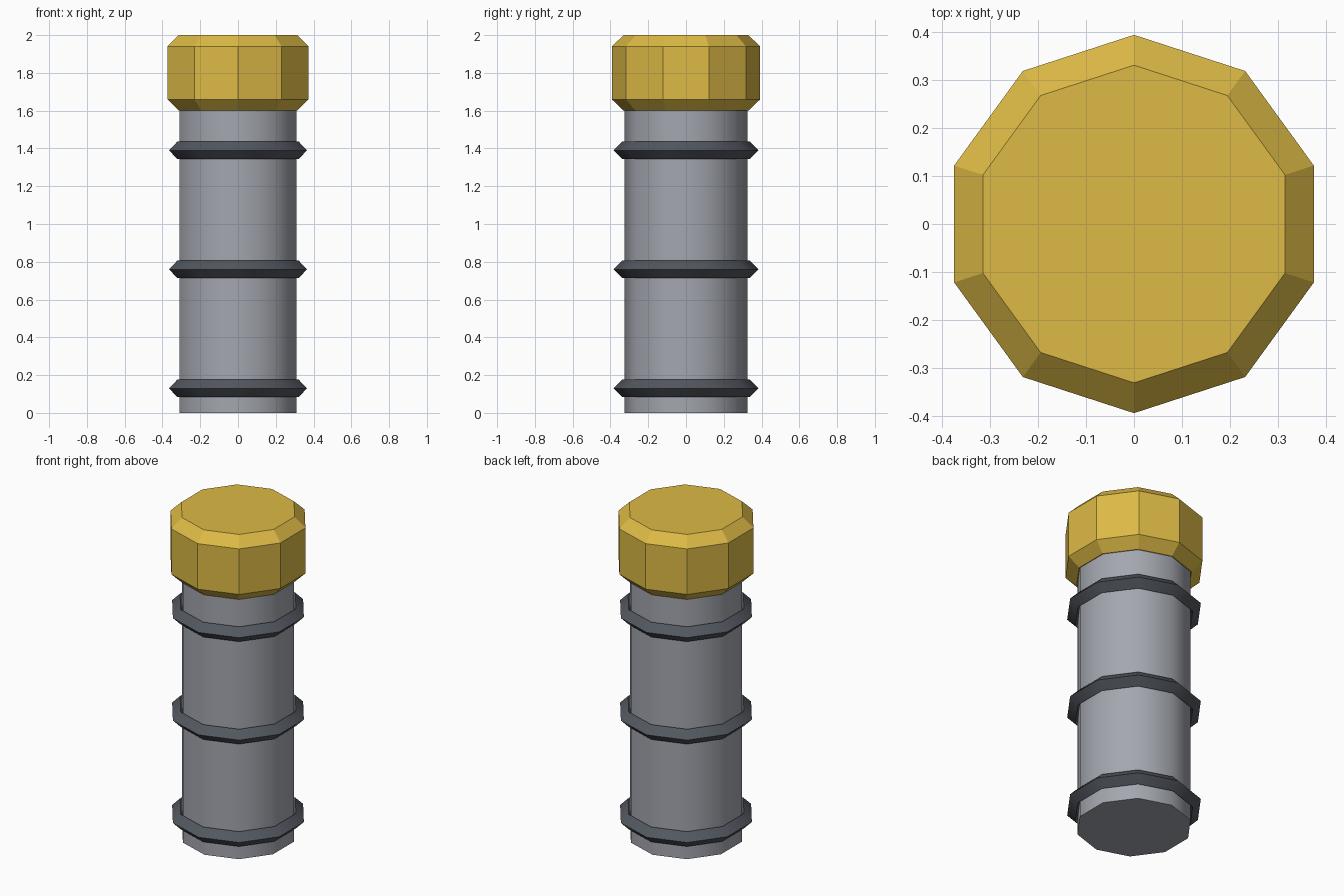
import bpy
import math

SIDES = 10

cube = bpy.data.objects.get("Cube")
if cube:
    bpy.data.objects.remove(cube, do_unlink=True)


def material(name, rgb):
    mat = bpy.data.materials.new(name)
    mat.use_nodes = True
    color = (*rgb, 1.0)
    mat.diffuse_color = color
    mat.node_tree.nodes["Principled BSDF"].inputs["Base Color"].default_value = color
    return mat


def lathe(name, profile, mat, closed=False, smooth=True):
    """Spin (radius, z) points around z, with one corner facing the front."""
    verts = []
    for radius, z in profile:
        for s in range(SIDES):
            a = math.tau * s / SIDES - math.pi / 2
            verts.append((radius * math.cos(a), radius * math.sin(a), z))
    count = len(profile)
    faces = []
    for row in range(count if closed else count - 1):
        low, high = row * SIDES, (row + 1) % count * SIDES
        for s in range(SIDES):
            t = (s + 1) % SIDES
            faces.append((low + s, low + t, high + t, high + s))
    if not closed:
        faces.append(tuple(reversed(range(SIDES))))
        faces.append(tuple(range((count - 1) * SIDES, count * SIDES)))
    mesh = bpy.data.meshes.new(name)
    mesh.from_pydata(verts, [], faces)
    mesh.materials.append(mat)
    obj = bpy.data.objects.new(name, mesh)
    bpy.context.collection.objects.link(obj)
    if smooth:
        bpy.ops.object.select_all(action="DESELECT")
        obj.select_set(True)
        bpy.context.view_layer.objects.active = obj
        bpy.ops.object.shade_smooth_by_angle(angle=math.radians(40))
    return obj


steel = material("steel grey", (0.37, 0.385, 0.43))
dark = material("dark grey", (0.085, 0.095, 0.115))
gold = material("gold", (0.72, 0.49, 0.06))

# Round shaft
lathe("shaft", [(0.325, 0), (0.325, 1.62)], steel)

# Diamond-section rings around the shaft
RING, HALF = 0.338, 0.046
for label, z in (("lower", 0.13), ("middle", 0.76), ("upper", 1.39)):
    section = [(RING, z - HALF), (RING + HALF, z), (RING, z + HALF), (RING - HALF, z)]
    lathe(label + "_ring", section, dark, closed=True)

# Bevelled cap
lathe("cap", [(0.33, 1.6), (0.393, 1.66), (0.393, 1.94), (0.33, 2)], gold, smooth=False)
